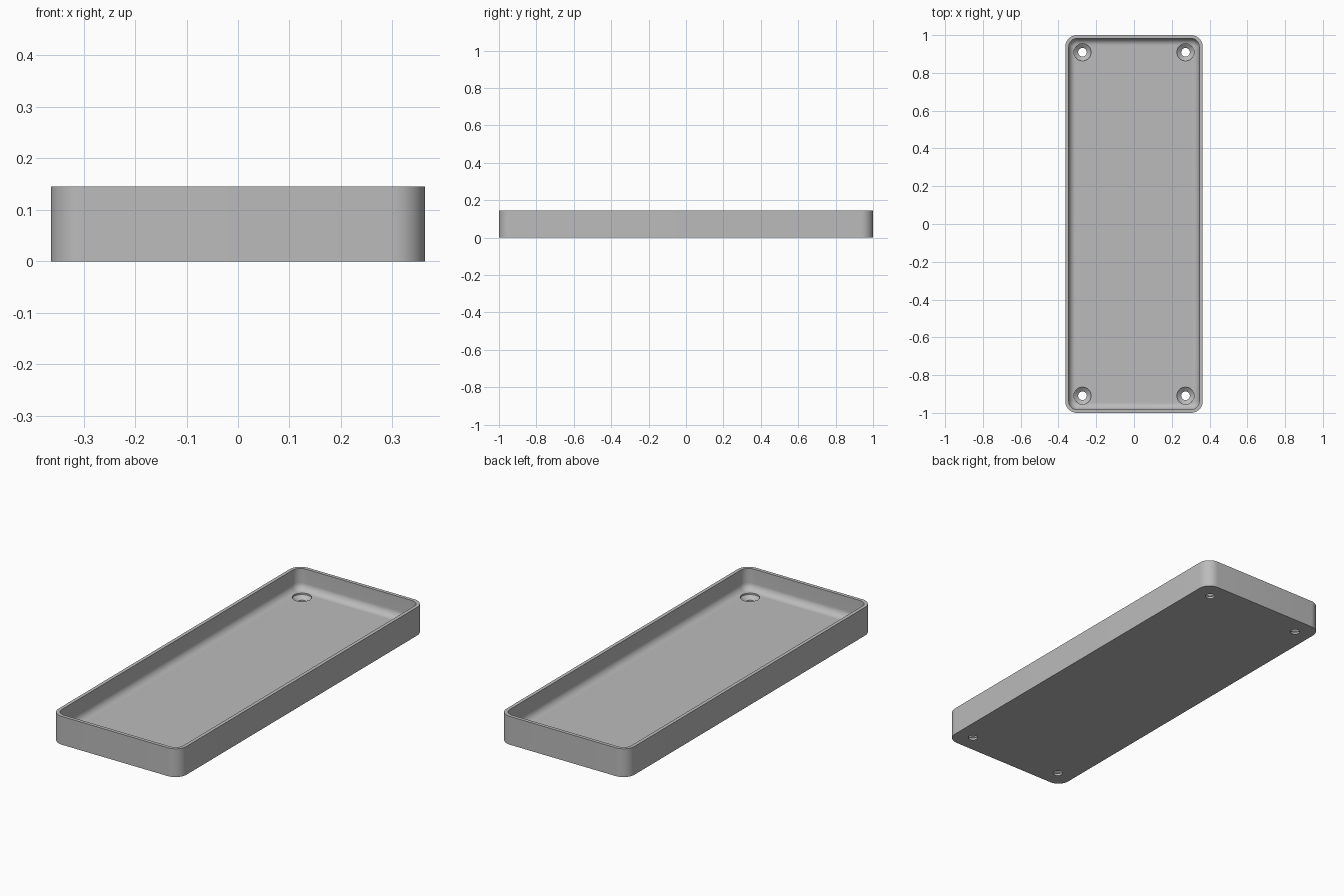
import bpy, bmesh
from math import sin, cos, pi, radians

if "Cube" in bpy.data.objects:
    bpy.data.objects.remove(bpy.data.objects["Cube"])

HALF_X, HALF_Y, HEIGHT = 0.3636, 1.0, 0.1455
CORNER, WALL, FLOOR, FILLET = 0.062, 0.018, 0.0364, 0.036
HOLE_X, HOLE_Y = 0.2727, 0.909
STEPS = 12

grey = bpy.data.materials.new("plain_grey")
grey.use_nodes = True
colour = (0.5, 0.5, 0.5, 1)
grey.diffuse_color = colour
grey.node_tree.nodes["Principled BSDF"].inputs["Base Color"].default_value = colour


def make_object(name, bm):
    bmesh.ops.recalc_face_normals(bm, faces=bm.faces)
    mesh = bpy.data.meshes.new(name)
    bm.to_mesh(mesh)
    bm.free()
    mesh.materials.append(grey)
    obj = bpy.data.objects.new(name, mesh)
    bpy.context.collection.objects.link(obj)
    return obj


def rounded_ring(bm, inset, z):
    """Rounded rectangle, moved inward by inset."""
    r = CORNER - inset
    ring = []
    for quarter, (sx, sy) in enumerate([(1, 1), (-1, 1), (-1, -1), (1, -1)]):
        for i in range(STEPS + 1):
            a = (quarter + i / STEPS) * pi / 2
            ring.append(bm.verts.new((sx * (HALF_X - CORNER) + r * cos(a),
                                      sy * (HALF_Y - CORNER) + r * sin(a), z)))
    return ring


def circle_ring(bm, x, y, r, z, sides=40):
    return [bm.verts.new((x + r * cos(2 * pi * i / sides),
                          y + r * sin(2 * pi * i / sides), z)) for i in range(sides)]


def skin(bm, rings):
    """Join rings in order and cap both ends."""
    for low, high in zip(rings, rings[1:]):
        for i in range(len(low)):
            j = (i + 1) % len(low)
            bm.faces.new((low[i], low[j], high[j], high[i]))
    bm.faces.new(rings[0])
    bm.faces.new(rings[-1])


# Tray: outer wall, rim, inner wall, then a fillet down to the floor
bm = bmesh.new()
section = [(0, 0), (0, HEIGHT), (WALL, HEIGHT)]
for i in range(STEPS + 1):
    a = i / STEPS * pi / 2
    section.append((WALL + FILLET * (1 - cos(a)), FLOOR + FILLET * (1 - sin(a))))
skin(bm, [rounded_ring(bm, inset, z) for inset, z in section])
tray = make_object("tray", bm)

# Countersunk screw holes in the four corners
bm = bmesh.new()
hole = [(0.0227, -0.05), (0.0227, 0.011), (0.0455, 0.029), (0.0455, FLOOR + 0.004)]
for x in (-HOLE_X, HOLE_X):
    for y in (-HOLE_Y, HOLE_Y):
        skin(bm, [circle_ring(bm, x, y, r, z) for r, z in hole])
cutter = make_object("screw_hole_cutter", bm)
cutter.hide_render = True

cut = tray.modifiers.new("screw_holes", 'BOOLEAN')
cut.operation = 'DIFFERENCE'
cut.solver = 'EXACT'
cut.object = cutter
bpy.ops.object.select_all(action='DESELECT')
tray.select_set(True)
bpy.context.view_layer.objects.active = tray
bpy.ops.object.modifier_apply(modifier=cut.name)
bpy.data.objects.remove(cutter)

# Smooth curves, flat floor, rim and underside
bpy.ops.object.shade_smooth_by_angle(angle=radians(30))
for face in tray.data.polygons:
    if abs(face.normal.z) > 0.999:
        face.use_smooth = False
